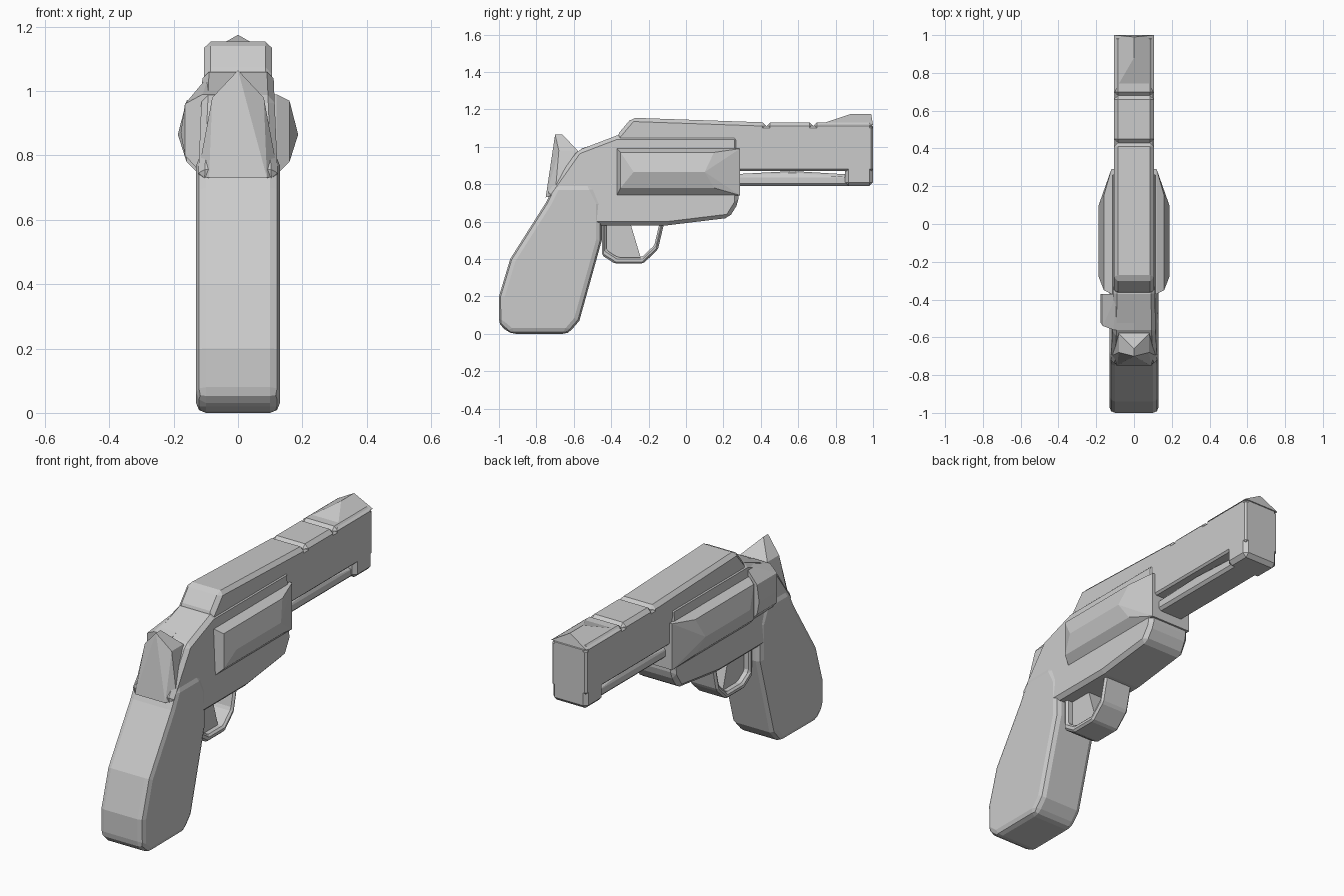
import bpy
import bmesh
from mathutils import Vector

default_cube = bpy.data.objects.get("Cube")
if default_cube:
    bpy.data.objects.remove(default_cube, do_unlink=True)

# One plain grey for every part
shade = (.6, .6, .6, 1)
grey = bpy.data.materials.new("plain grey")
grey.use_nodes = True
grey.diffuse_color = shade
grey.node_tree.nodes["Principled BSDF"].inputs["Base Color"].default_value = shade

BARREL_HALF = .105
FRAME_HALF = .13


def finish(name, bm, bevel, segments):
    """Turn a bmesh into a grey object with softened sharp edges."""
    bmesh.ops.recalc_face_normals(bm, faces=bm.faces)
    mesh = bpy.data.meshes.new(name)
    bm.to_mesh(mesh)
    bm.free()
    mesh.materials.append(grey)
    part = bpy.data.objects.new(name, mesh)
    bpy.context.collection.objects.link(part)
    if bevel:
        modifier = part.modifiers.new("Soft edges", 'BEVEL')
        modifier.width = bevel
        modifier.segments = segments
        modifier.limit_method = 'ANGLE'
        modifier.angle_limit = .5


def hull(name, *stations, bevel=0, sides=(-1, 1), segments=1):
    """Wrap a convex skin around stations of (half width, y values, z values)."""
    corners = {(side * half, y, z)
               for half, ys, zs in stations
               for side in sides for y in ys for z in zs}
    bm = bmesh.new()
    for corner in sorted(corners):
        bm.verts.new(corner)
    wrapped = bmesh.ops.convex_hull(bm, input=bm.verts)
    inside = {v for v in wrapped["geom_interior"] if isinstance(v, bmesh.types.BMVert)}
    bmesh.ops.delete(bm, geom=list(inside), context='VERTS')
    bmesh.ops.dissolve_limit(bm, angle_limit=.02, verts=bm.verts, edges=bm.edges)
    finish(name, bm, bevel, segments)


def slab(name, profile, half, top_half=None, bevel=0, segments=1):
    """Extrude a (y, z) side profile across x, optionally narrowing upwards."""
    heights = [z for y, z in profile]
    low, high = min(heights), max(heights)
    narrowing = (half - (top_half or half)) / (high - low)
    bm = bmesh.new()
    left, right = ([bm.verts.new((side * (half - narrowing * (z - low)), y, z))
                    for y, z in profile] for side in (-1, 1))
    bm.faces.new(left)
    bm.faces.new(reversed(right))
    for i in range(len(profile)):
        bm.faces.new((left[i - 1], left[i], right[i], right[i - 1]))
    finish(name, bm, bevel, segments)


# Barrel, with a deeper block at the muzzle
hull("barrel", (BARREL_HALF, (.2, 1), (.87, 1.11)), bevel=.01)
hull("muzzle_block", (BARREL_HALF, (.85, 1), (.79, 1.13)), bevel=.02)

# Top rib in three blocks whose softened ends leave grooves between them
hull("rear_rib",
     (BARREL_HALF, [-.37], (.95, 1.06)),
     (BARREL_HALF, [-.29], (.95, 1.155)),
     (BARREL_HALF, [.43], (.95, 1.13)), bevel=.02)
for name, start, end in (("middle_rib", .43, .68), ("front_rib", .68, 1)):
    hull(name, (BARREL_HALF, (start, end), (1, 1.13)), bevel=.02)

# Roof-shaped front sight
hull("front_sight",
     (BARREL_HALF, (.7, 1), [1.115]),
     (0, (.88, .99), [1.175]))

# Ejector rod, just touching the barrel
hull("ejector_rod",
     (.08, (.2, .9), (.79, .85)),
     (.06, [.57], [.87]), bevel=.02)

# Frame, narrowing towards the top strap
slab("frame",
     [(-.75, .74), (-.58, .98), (-.37, 1.06), (.28, 1.06), (.28, .7),
      (.23, .62), (-.1, .58), (-.5, .58)],
     FRAME_HALF, top_half=.11, bevel=.02)

# Cylinder, bulging out of both sides of the frame
hull("cylinder",
     (.12, (-.37, .29), (.74, .99)),
     (.16, (-.35, .15), (.78, .97)),
     (.187, (-.28, .1), [.865]))

# Recoil shield, standing out on one side only
hull("recoil_shield",
     (.09, [-.37], [1.05]),
     (.11, (-.37, -.56), (.74, .99)),
     (.165, (-.37, -.54), (.8, .96)),
     (.178, (-.37, -.52), [.87]), sides=(-1, 0))

# Grip
slab("grip",
     [(-.7, .8), (-.75, .7), (-.94, .4), (-1, .2), (-1, .05), (-.94, 0),
      (-.63, 0), (-.57, .07), (-.45, .5), (-.45, .7), (-.5, .8)],
     FRAME_HALF, bevel=.03, segments=2)

# Hammer, tapering to a pointed spur
hull("hammer",
     (.09, [-.75], [.73]),
     (.125, (-.7, -.5), [.74]),
     (.08, (-.68, -.58), [.98]),
     (0, (-.7, -.66), [1.065]))

# Trigger guard, a band whose inner edge is the outer edge drawn inwards
anchor = Vector((-.28, .6))
outer = [Vector(point) for point in (
    (-.45, .6), (-.45, .42), (-.38, .375), (-.23, .375), (-.15, .45), (-.115, .6))]
inner = [point.lerp(anchor, .15) for point in reversed(outer)]
slab("trigger_guard", outer + inner, .085, bevel=.01)

# Trigger, a web filling the back of the guard
slab("trigger", [(-.44, .6), (-.3, .6), (-.24, .4), (-.38, .39), (-.44, .43)], .05)
